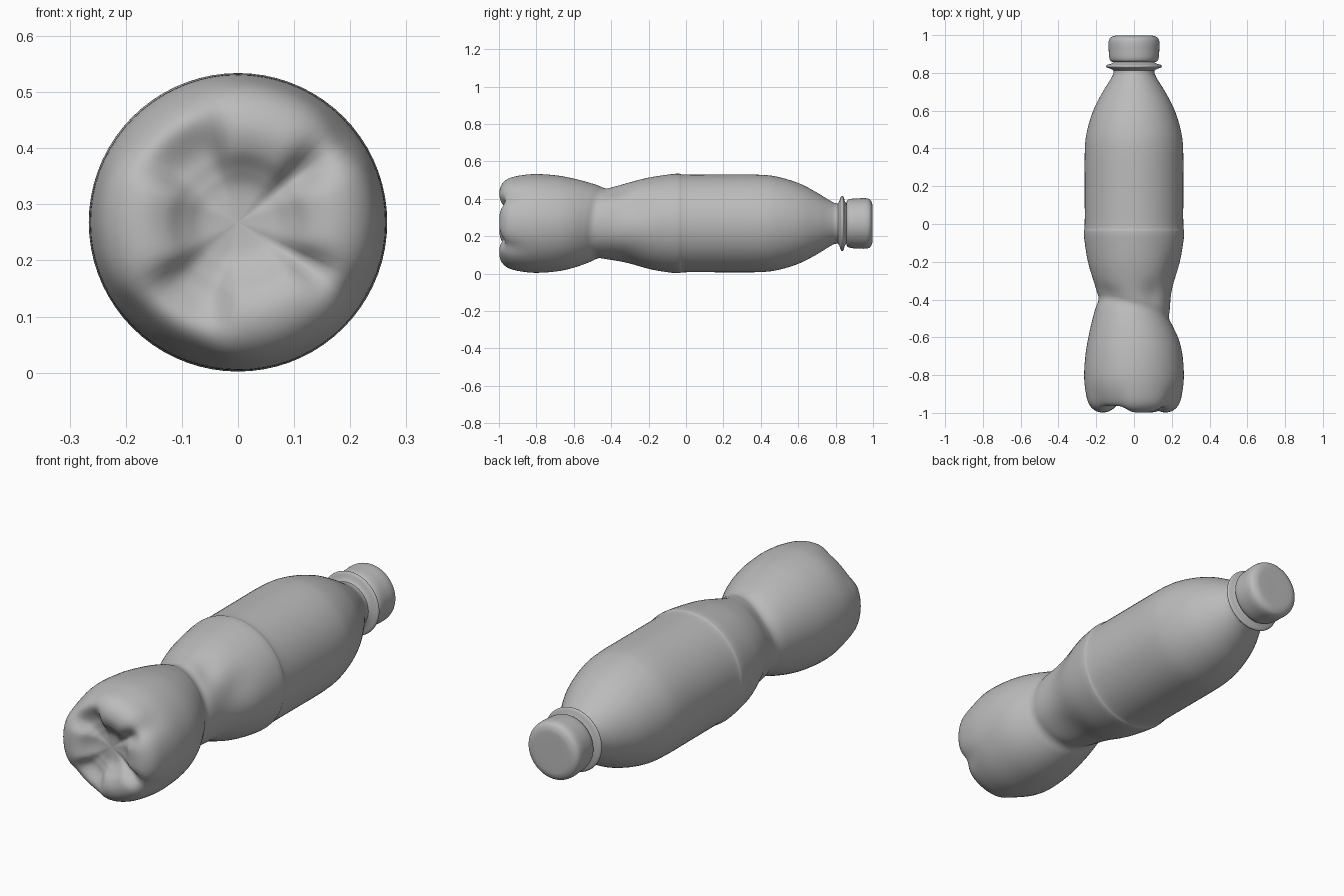
import bpy, bmesh, math
from mathutils import Vector

if "Cube" in bpy.data.objects:
    bpy.data.objects.remove(bpy.data.objects["Cube"], do_unlink=True)

AXIS_Z = 0.268
SIDES = 72

grey = bpy.data.materials.new("plain_grey")
grey.use_nodes = True
grey.diffuse_color = (0.5, 0.5, 0.5, 1)
grey.node_tree.nodes["Principled BSDF"].inputs["Base Color"].default_value = (0.5, 0.5, 0.5, 1)


def bell(d, width):
    return math.exp(-(d / width) ** 2)


def smooth_curve(pts, steps):
    """Catmull-Rom curve through (radius, y) points."""
    out = []
    for i in range(len(pts) - 1):
        a, b, c, d = (Vector(pts[min(max(i + k, 0), len(pts) - 1)]) for k in (-1, 0, 1, 2))
        for s in range(steps):
            t = s / steps
            out.append(0.5 * (2 * b + (c - a) * t + (2 * a - 5 * b + 4 * c - d) * t ** 2
                              + (3 * b - a - 3 * c + d) * t ** 3))
    return out + [Vector(pts[-1])]


def lathe(name, pts, steps=4, warp=None):
    """Turn a profile round the y axis, optionally denting it by angle."""
    bm = bmesh.new()
    rings = []
    for r, y in smooth_curve(pts, steps):
        ring = []
        for i in range(SIDES):
            ang = 2 * math.pi * i / SIDES
            rr, yy = warp(r, y, ang) if warp else (r, y)
            ring.append(bm.verts.new((rr * math.cos(ang), yy, AXIS_Z + rr * math.sin(ang))))
        rings.append(ring)
    for p, q in zip(rings, rings[1:]):
        for i in range(SIDES):
            j = (i + 1) % SIDES
            bm.faces.new((p[i], p[j], q[j], q[i]))
    bm.faces.new(rings[0])
    bm.faces.new(rings[-1])
    bmesh.ops.recalc_face_normals(bm, faces=bm.faces)
    mesh = bpy.data.meshes.new(name)
    bm.to_mesh(mesh)
    bm.free()
    mesh.materials.append(grey)
    for f in mesh.polygons:
        f.use_smooth = True
    obj = bpy.data.objects.new(name, mesh)
    bpy.context.collection.objects.link(obj)
    return obj


def angle_gap(a, b):
    return abs((a - b + 180) % 360 - 180)


# Feet of the base: (direction, half width) in degrees
FEET = [(75, 34), (3, 32), (-69, 36), (182, 38)]
# Squeezed dents: (direction, y, depth, angular width, length)
DENTS = [(60, -0.36, 0.016, 18, 0.06), (25, -0.27, 0.016, 22, 0.09),
         (-60, -0.32, 0.022, 35, 0.1), (215, -0.3, 0.018, 25, 0.08),
         (130, -0.42, 0.01, 25, 0.06), (0, -0.34, 0.012, 30, 0.08)]


def crumple(r, y, ang):
    deg = math.degrees(ang)
    # Valleys between the feet
    foot = max(1 / (1 + math.exp((angle_gap(deg, d) - w * 0.85) / 4)) for d, w in FEET)
    valley = 1 - foot
    if y < -0.7:
        r_new = r * (1 - 0.07 * valley * bell(y + 0.97, 0.09))
        y_new = y + 0.055 * valley * bell(r - 0.15, 0.065) * bell(y + 1, 0.12)
        return r_new, y_new
    # Slanting waist and dents
    slant = (-0.05 * math.cos(ang) + 0.02 * math.sin(ang)) * bell(y + 0.45, 0.14)
    for d, dy, depth, wide, long in DENTS:
        r -= depth * bell(angle_gap(deg, d), wide) * bell(y - dy, long)
    return r, y + slant


# Bottle body from base centre to neck
lathe("bottle_body", [
    (0.004, -0.935), (0.06, -0.94), (0.095, -0.96), (0.13, -0.988), (0.17, -0.998),
    (0.21, -0.985), (0.24, -0.95), (0.256, -0.89), (0.264, -0.8), (0.255, -0.68),
    (0.233, -0.58), (0.207, -0.5), (0.188, -0.45), (0.198, -0.4), (0.222, -0.3),
    (0.245, -0.2), (0.262, -0.09), (0.266, -0.04), (0.261, 0.0), (0.261, 0.2),
    (0.26, 0.4), (0.247, 0.5), (0.212, 0.61), (0.165, 0.7), (0.122, 0.77),
    (0.108, 0.805), (0.108, 0.87)], 5, crumple)

# Collar under the cap
lathe("neck_collar", [(0.105, 0.81), (0.12, 0.82), (0.142, 0.828), (0.147, 0.835),
                      (0.142, 0.842), (0.118, 0.85), (0.105, 0.86)])

# Screw cap
lathe("screw_cap", [(0.1, 0.855), (0.122, 0.862), (0.131, 0.88), (0.134, 0.92), (0.135, 0.96),
                    (0.128, 0.983), (0.108, 0.995), (0.08, 0.998), (0.004, 0.998)])
